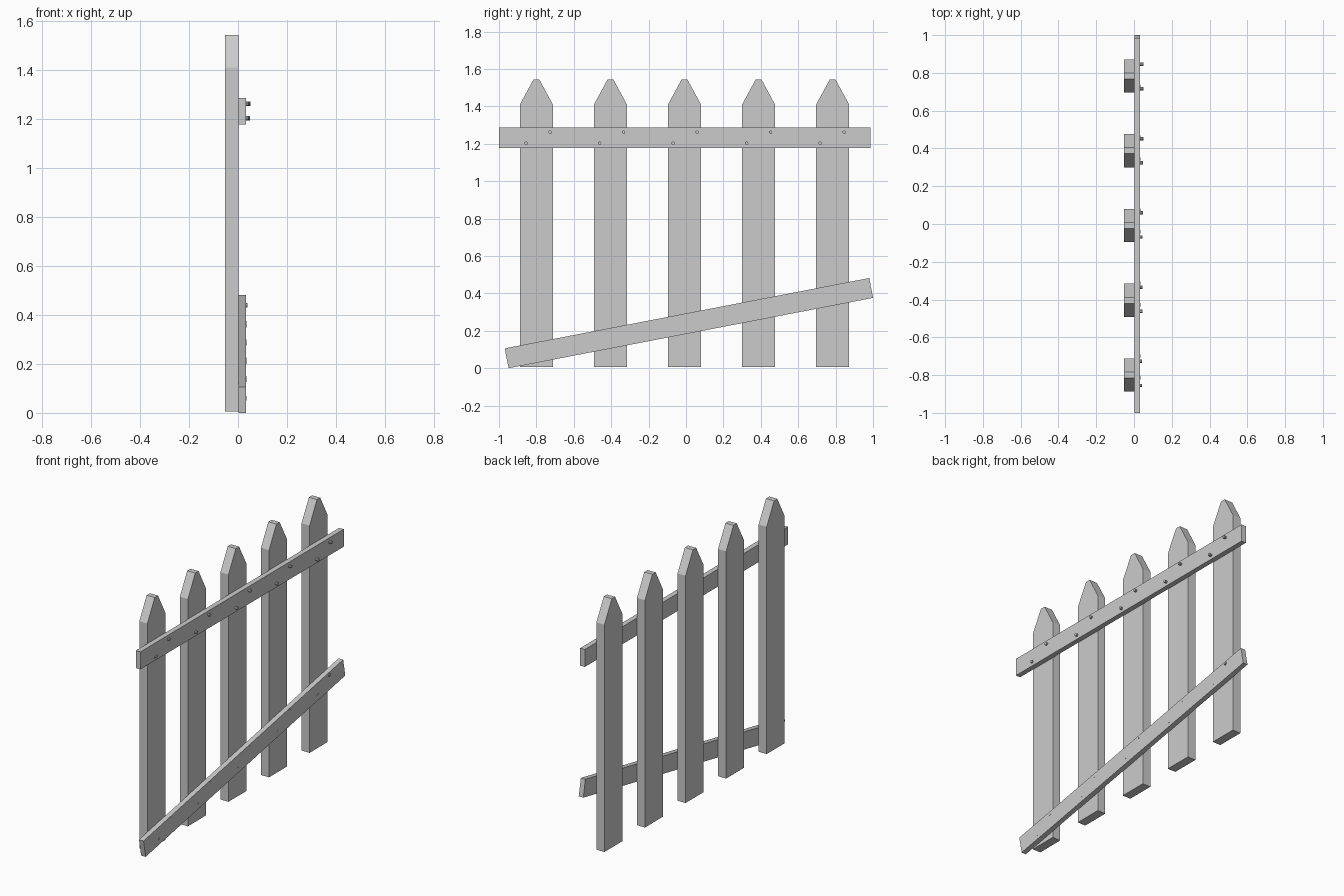
import bpy, math
from mathutils import Matrix, Vector

if "Cube" in bpy.data.objects:
    bpy.data.objects.remove(bpy.data.objects["Cube"])


def extrude_profile(name, pts, x0, x1):
    """Closed (y, z) outline extruded along x."""
    n = len(pts)
    verts = [(x, y, z) for x in (x0, x1) for y, z in pts]
    faces = [tuple(range(n))[::-1], tuple(range(n, 2 * n))]
    faces += [(i, (i + 1) % n, n + (i + 1) % n, n + i) for i in range(n)]
    mesh = bpy.data.meshes.new(name)
    mesh.from_pydata(verts, [], faces)
    obj = bpy.data.objects.new(name, mesh)
    bpy.context.collection.objects.link(obj)
    return obj


def circle(r, sides):
    return [(r * math.cos(2 * math.pi * i / sides), r * math.sin(2 * math.pi * i / sides))
            for i in range(sides)]


# Five pointed pickets
W, TIP, BASE, SHOULDER, TOP = 0.088, 0.016, 0.006, 1.41, 1.543
outline = [(-W, BASE), (W, BASE), (W, SHOULDER), (TIP, TOP), (-TIP, TOP), (-W, SHOULDER)]
for i in range(5):
    p = extrude_profile(f"picket_{i + 1}", outline, -0.053, 0.002)
    p.location.y = -0.8 + 0.396 * i


# Rails, each with two staggered nails per picket
def rail(name, y, z, angle, nail_shift, nail_tip):
    place = Matrix.Translation((0, y, z)) @ Matrix.Rotation(angle, 4, 'X')
    L, H = 0.9925, 0.054
    board = extrude_profile(name, [(-L, -H), (L, -H), (L, H), (-L, H)], 0.002, 0.033)
    board.matrix_world = place
    for i in range(5):
        for j, (du, v) in enumerate([(0, -0.029), (0.128, 0.03)]):
            k = 2 * i + j
            nail = extrude_profile(f"{name}_nail_{k + 1}", circle(0.009, 10), 0.01, nail_tip(k))
            nail.matrix_world = place @ Matrix.Translation(
                Vector((0, -0.848 + 0.393 * i + du, v + nail_shift)))


rail("top_rail", -0.007, 1.232, 0, 0, lambda k: 0.042 + 0.001 * k)
rail("bottom_rail", 0.0155, 0.241, math.radians(10.92), 0.008,
     lambda k: 0.039 if k == 9 else 0.034)
